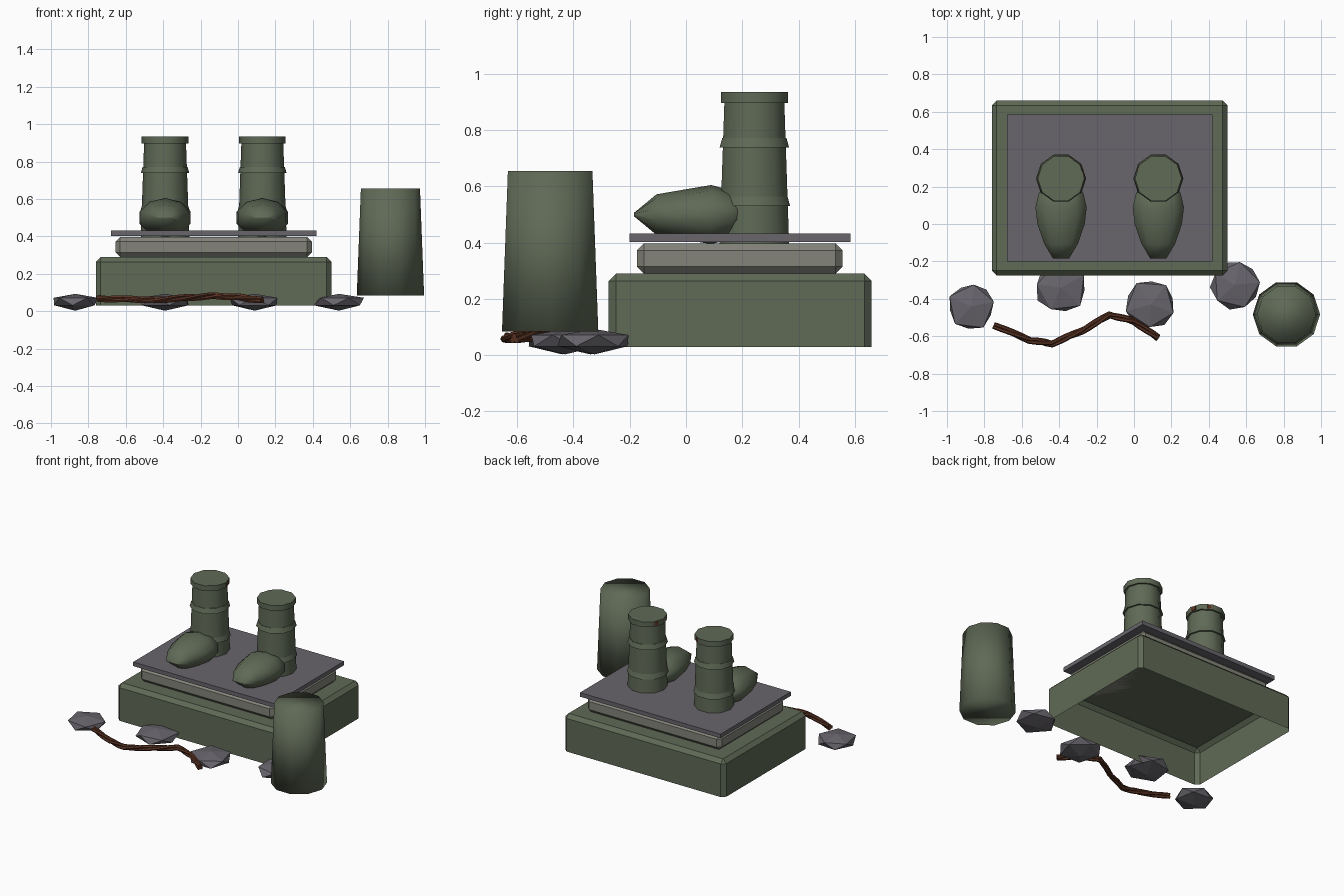
import bpy, bmesh, math, random
from mathutils import Vector

random.seed(4)
if "Cube" in bpy.data.objects:
    bpy.data.objects.remove(bpy.data.objects["Cube"], do_unlink=True)


def material(name, rgb):
    m = bpy.data.materials.new(name)
    m.use_nodes = True
    m.diffuse_color = (*rgb, 1)
    m.node_tree.nodes["Principled BSDF"].inputs["Base Color"].default_value = (*rgb, 1)
    return m


GREEN = material("weathered green", (0.115, 0.143, 0.093))
STONE = material("pale stone", (0.23, 0.23, 0.195))
SLATE = material("slate grey", (0.138, 0.130, 0.150))
RUST = material("rust brown", (0.105, 0.034, 0.017))


def finish(bm, name, mat, smooth=None):
    bmesh.ops.recalc_face_normals(bm, faces=bm.faces)
    me = bpy.data.meshes.new(name)
    bm.to_mesh(me)
    bm.free()
    ob = bpy.data.objects.new(name, me)
    bpy.context.collection.objects.link(ob)
    me.materials.append(mat)
    if smooth:
        bpy.ops.object.select_all(action='DESELECT')
        ob.select_set(True)
        bpy.context.view_layer.objects.active = ob
        bpy.ops.object.shade_smooth_by_angle(angle=math.radians(smooth))
    return ob


def box(name, lo, hi, mat, bevel=0, open_bottom=False):
    bm = bmesh.new()
    bmesh.ops.create_cube(bm, size=1)
    for v in bm.verts:
        v.co = Vector([(a + b) / 2 + c * (b - a) for a, b, c in zip(lo, hi, v.co)])
    if open_bottom:
        bm.faces.ensure_lookup_table()
        under = min(bm.faces, key=lambda f: f.calc_center_median().z)
        bmesh.ops.delete(bm, geom=[under], context='FACES_ONLY')
    if bevel:
        edges = [e for e in bm.edges if not e.is_boundary]
        bmesh.ops.bevel(bm, geom=edges, offset=bevel, segments=1, affect='EDGES')
    return finish(bm, name, mat)


def loft(name, rings, mat, smooth):
    """Join point rings of equal length and cap both ends."""
    bm = bmesh.new()
    loops = [[bm.verts.new(p) for p in ring] for ring in rings]
    n = len(loops[0])
    for a, b in zip(loops, loops[1:]):
        for i in range(n):
            j = (i + 1) % n
            bm.faces.new((a[i], a[j], b[j], b[i]))
    bm.faces.new(loops[0])
    bm.faces.new(loops[-1])
    return finish(bm, name, mat, smooth)


def turned(name, x, y, profile, mat, smooth, n=10):
    angles = [math.tau * i / n for i in range(n)]
    rings = [[(x + r * math.cos(a), y + r * math.sin(a), z) for a in angles]
             for r, z in profile]
    return loft(name, rings, mat, smooth)


# Stepped pedestal
box("plinth", (-0.76, -0.275, 0.03), (0.5, 0.66, 0.29), GREEN, 0.026, True)
box("plinth_step", (-0.655, -0.175, 0.29), (0.395, 0.557, 0.397), STONE, 0.025)
box("top_slab", (-0.68, -0.2, 0.403), (0.42, 0.585, 0.432), SLATE)

# Pair of boots
LEG_Y = 0.243
FOOT = [(-0.185, 0.045, 0.006), (-0.105, 0.095, 0.072), (0, 0.133, 0.09),
        (0.09, 0.144, 0.105), (0.165, 0.125, 0.085), (0.225, 0.08, 0.006)]
for side, x, patches in (("right", -0.39, (12, 66)), ("left", 0.13, (150,))):
    turned(side + "_boot_leg", x, LEG_Y, [(0.13, 0.395), (0.112, 0.9)], GREEN, 50)
    turned(side + "_boot_rim", x, LEG_Y, [(0.125, 0.897), (0.125, 0.935)], GREEN, 50)
    for part, z, r in (("ankle", 0.53, 0.134), ("calf", 0.738, 0.13)):
        turned(side + "_boot_" + part + "_band", x, LEG_Y,
               [(r, z), (r - 0.01, z + 0.034)], GREEN, 50)
    rings = [[(x + rx * math.sin(a), y, 0.5 + rz * math.cos(a))
              for a in (math.tau * i / 10 for i in range(10))] for y, rx, rz in FOOT]
    loft(side + "_boot_foot", rings, GREEN, 60)
    # Rust chips on the rim
    for k, deg in enumerate(patches):
        a = math.radians(deg)
        chip = box(f"{side}_rust_chip_{k}", (-0.004, -0.018, -0.013),
                   (0.004, 0.018, 0.013), RUST)
        chip.location = (x + 0.119 * math.cos(a), LEG_Y + 0.119 * math.sin(a), 0.916)
        chip.rotation_euler.z = a

# Fallen column stump
turned("column_stump", 0.815, -0.483, [(0.18, 0.085), (0.158, 0.655)], GREEN, 180)

# Loose rocks
for i, (x, y, r, turn) in enumerate([(-0.87, -0.44, 0.132, 0.2), (-0.39, -0.34, 0.145, 0.5),
                                     (0.09, -0.43, 0.14, 0.9), (0.54, -0.325, 0.138, 0.1)]):
    bm = bmesh.new()
    bmesh.ops.create_icosphere(bm, subdivisions=1, radius=1)
    for v in bm.verts:
        k = r * random.uniform(0.95, 1.12)
        c, s = math.cos(turn), math.sin(turn)
        px, py, pz = v.co
        height = 0.055 + pz * (0.038 if pz > 0 else 0.052)
        v.co = (x + k * (px * c - py * s), y + k * (px * s + py * c), height)
    finish(bm, f"rock_{i}", SLATE)

# Twisted root made of strands around one path
PATH = [(-0.75, -0.54, 0.068), (-0.56, -0.62, 0.064), (-0.44, -0.64, 0.06),
        (-0.28, -0.572, 0.072), (-0.13, -0.485, 0.082), (0, -0.52, 0.076),
        (0.13, -0.61, 0.058)]
path = [Vector(p) for p in PATH]
fine = [a.lerp(b, t / 4) for a, b in zip(path, path[1:]) for t in range(4)] + [path[-1]]
for s in range(3):
    rings = []
    for i, p in enumerate(fine):
        t = (fine[min(i + 1, len(fine) - 1)] - fine[max(i - 1, 0)]).normalized()
        u = t.cross(Vector((0, 0, 1))).normalized()
        w = u.cross(t)
        twist = math.tau * s / 3 + i * 0.5
        mid = p + 0.01 * (u * math.cos(twist) + w * math.sin(twist))
        rings.append([mid + 0.011 * (u * math.cos(a) + w * math.sin(a))
                      for a in (math.tau * k / 6 for k in range(6))])
    loft(f"root_strand_{s}", rings, RUST, 40)
